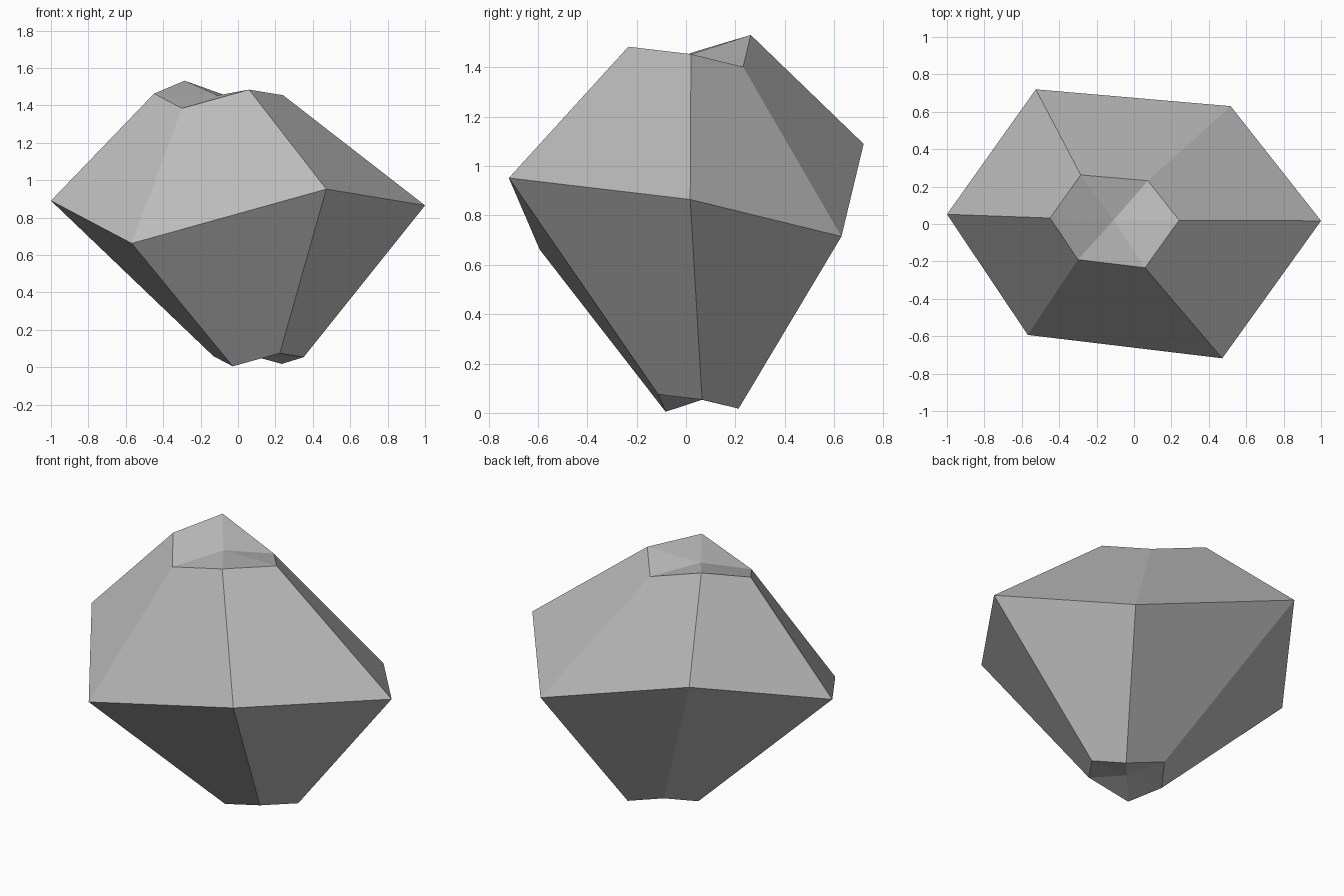
import bpy, bmesh
from mathutils import Vector

if "Cube" in bpy.data.objects:
    bpy.data.objects.remove(bpy.data.objects["Cube"])

# Irregular tilted hexagon shared by every ring of the rock
outline = [Vector(p) for p in (
    (-0.982, 0.035, 0.028), (-0.55, -0.61, -0.20), (0.49, -0.735, 0.09),
    (1.018, 0.0, 0.003), (0.535, 0.613, -0.147), (-0.507, 0.703, 0.228))]

# Ring centre and scale, bottom to top
levels = [((0.105, 0.065, 0.053), 0.242),
          ((-0.018, 0.017, 0.862), 1.0),
          ((-0.11, 0.02, 1.453), 0.345)]

bm = bmesh.new()
rings = [[bm.verts.new(Vector(c) + p * s) for p in outline] for c, s in levels]

# Side faces
n = len(outline)
for low, high in zip(rings, rings[1:]):
    for i in range(n):
        j = (i + 1) % n
        bm.faces.new((low[i], low[j], high[j], high[i]))

# Caps fanned around their centres
for ring, (centre, _) in ((rings[0], levels[0]), (rings[-1], levels[-1])):
    hub = bm.verts.new(centre)
    for i in range(n):
        bm.faces.new((ring[i], ring[(i + 1) % n], hub))
bmesh.ops.recalc_face_normals(bm, faces=bm.faces)

mesh = bpy.data.meshes.new("rock")
bm.to_mesh(mesh)
bm.free()
rock = bpy.data.objects.new("rock", mesh)
bpy.context.collection.objects.link(rock)

# Stone colour
stone = bpy.data.materials.new("stone grey")
stone.diffuse_color = (0.5, 0.5, 0.5, 1)
stone.use_nodes = True
stone.node_tree.nodes["Principled BSDF"].inputs["Base Color"].default_value = stone.diffuse_color
mesh.materials.append(stone)
